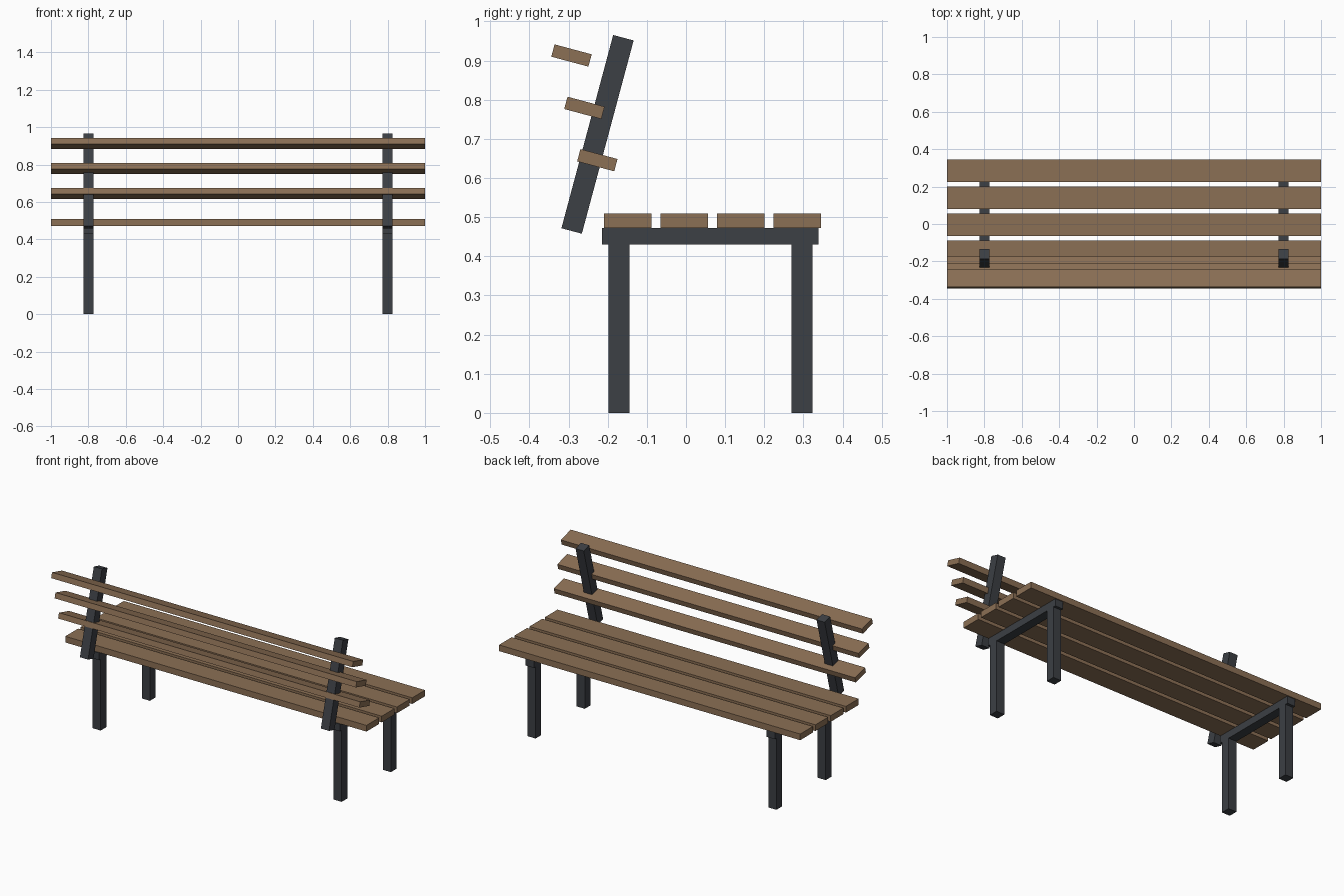
import bpy
import math

if "Cube" in bpy.data.objects:
    bpy.data.objects.remove(bpy.data.objects["Cube"])


def material(name, rgb):
    m = bpy.data.materials.new(name)
    m.diffuse_color = (*rgb, 1.0)
    m.use_nodes = True
    m.node_tree.nodes["Principled BSDF"].inputs["Base Color"].default_value = m.diffuse_color
    return m


wood = material("wood", (0.26, 0.16, 0.09))
metal = material("dark_metal", (0.045, 0.05, 0.058))
TILT = math.radians(-15)


def box(name, center, size, mat, tilt=0.0):
    bpy.ops.mesh.primitive_cube_add(size=1, location=center)
    ob = bpy.context.object
    ob.name = name
    ob.scale = size
    bpy.ops.object.transform_apply(location=False, rotation=False, scale=True)
    ob.rotation_euler.x = tilt
    ob.data.materials.append(mat)
    return ob


# Seat slats
for i in range(4):
    box(f"seat_slat_{i + 1}", (0, -0.1492 + i * 0.1446, 0.491), (2, 0.121, 0.037), wood)

# Backrest slats, tilted with the posts
for i in range(3):
    box(f"back_slat_{i + 1}", (0, -0.2265 - i * 0.033, 0.6455 + i * 0.1337),
        (2, 0.098, 0.0325), wood, TILT)

# Supports on each side
for side, x in (("left", -0.8), ("right", 0.8)):
    box(f"{side}_front_leg", (x, -0.171, 0.215), (0.054, 0.054, 0.43), metal)
    box(f"{side}_rear_leg", (x, 0.296, 0.215), (0.054, 0.054, 0.43), metal)
    box(f"{side}_seat_rail", (x, 0.062, 0.451), (0.054, 0.554, 0.043), metal)
    box(f"{side}_back_post", (x, -0.226, 0.7115), (0.054, 0.054, 0.511), metal, TILT)
